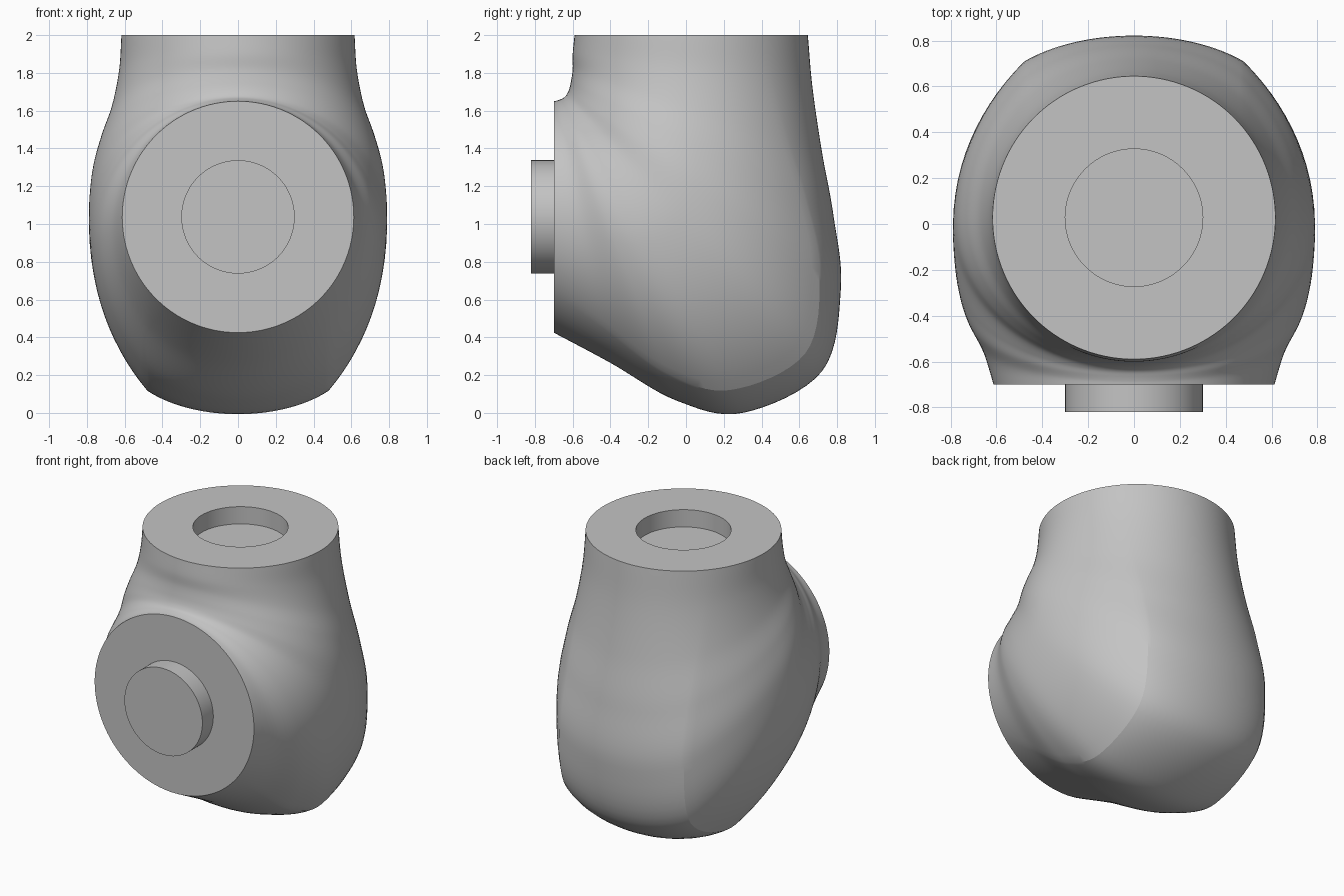
import bpy
import bmesh
from math import sin, cos, pi, asin, sqrt
from mathutils import Vector

cube = bpy.data.objects.get("Cube")
if cube:
    bpy.data.objects.remove(cube, do_unlink=True)

grey = bpy.data.materials.new("plain_grey")
grey.use_nodes = True
colour = (0.55, 0.55, 0.55, 1)
grey.diffuse_color = colour
grey.node_tree.nodes["Principled BSDF"].inputs["Base Color"].default_value = colour

END_R = 0.615      # radius of both round ends
CREASE_X = 0.48    # half width of the rounded outer band
PEG_R = 0.3
PEG_LEN = 0.12
SIDE_STEPS, BAND_STEPS, SUB = 44, 18, 8

# Elbow stations: inner bend (y, z), outer bend (y, z), half width
stations = [Vector(s) for s in (
    (-0.59, 2.00, 0.645, 2.00, 0.617),
    (-0.60, 1.90, 0.67, 1.72, 0.63),
    (-0.60, 1.82, 0.72, 1.38, 0.67),
    (-0.61, 1.75, 0.78, 1.05, 0.73),
    (-0.62, 1.71, 0.82, 0.66, 0.775),
    (-0.632, 1.685, 0.72, 0.22, 0.79),
    (-0.645, 1.67, 0.30, 0.00, 0.775),
    (-0.665, 1.66, -0.05, 0.065, 0.735),
    (-0.685, 1.653, -0.40, 0.265, 0.66),
    (-0.70, 1.65, -0.70, 0.425, 0.613))]


def smooth_path(points):
    """Catmull-Rom curve through the stations."""
    p = [2 * points[0] - points[1]] + points + [2 * points[-1] - points[-2]]
    out = []
    for i in range(1, len(p) - 2):
        a, b, c, d = p[i - 1:i + 3]
        for k in range(SUB):
            t = k / SUB
            out.append(b + 0.5 * t * (c - a + t * (2 * a - 5 * b + 4 * c - d
                                                   + t * (3 * (b - c) + d - a))))
    return out + [points[-1]]


def section(station):
    """One ring: round at the ends, bulged with a creased outer band between."""
    inner, outer = Vector((0, *station[0:2])), Vector((0, *station[2:4]))
    width = station[4]
    length = (outer - inner).length
    along = (outer - inner).normalized()
    bulge = max(0, (width - END_R) / 0.175)
    middle = length * (0.5 - 0.05 * bulge)
    round_depth = END_R - sqrt(END_R ** 2 - CREASE_X ** 2)
    depth = round_depth + (0.13 - round_depth) * bulge
    crease = length - depth
    ac = pi - asin(CREASE_X / END_R)
    half = []
    for i in range(SIDE_STEPS + 1):
        a = ac * i / SIDE_STEPS
        if a < pi / 2:
            u, x = middle * (1 - cos(a)), width * sin(a)
        else:
            u = middle + (crease - middle) * cos(a) / cos(ac)
            x = width - (width - CREASE_X) * (1 - sin(a)) / (1 - sin(ac))
        half.append((u, x))
    for i in range(1, BAND_STEPS + 1):
        a = ac + (pi - ac) * i / BAND_STEPS
        half.append((length - depth * (1 + cos(a)) / (1 + cos(ac)),
                     CREASE_X * sin(a) / sin(ac)))
    full = half + [(u, -x) for u, x in half[-2:0:-1]]
    return [inner + along * u + Vector((x, 0, 0)) for u, x in full]


def end_ring(ring, shift):
    """Ring shrunk to the peg radius about its centre, then moved."""
    centre = (ring[0] + ring[SIDE_STEPS + BAND_STEPS]) / 2
    return [centre + (p - centre).normalized() * PEG_R + Vector(shift) for p in ring]


def loft(name, rings):
    bm = bmesh.new()
    loops = [[bm.verts.new(p) for p in ring] for ring in rings]
    n = len(rings[0])
    for a, b in zip(loops, loops[1:]):
        for i in range(n):
            j = (i + 1) % n
            bm.faces.new((a[i], a[j], b[j], b[i]))
    bm.faces.new(loops[0])
    bm.faces.new(loops[-1])
    bmesh.ops.recalc_face_normals(bm, faces=bm.faces)
    mesh = bpy.data.meshes.new(name)
    bm.to_mesh(mesh)
    bm.free()
    mesh.materials.append(grey)
    obj = bpy.data.objects.new(name, mesh)
    bpy.context.collection.objects.link(obj)
    bpy.ops.object.select_all(action='DESELECT')
    obj.select_set(True)
    bpy.context.view_layer.objects.active = obj
    bpy.ops.object.shade_smooth_by_angle(angle=0.28)


# Elbow body with the round socket in its top and the peg on its front
rings = [section(s) for s in smooth_path(stations)]
top, front = rings[0], rings[-1]
socket = [end_ring(top, (0, 0, -PEG_LEN)), end_ring(top, (0, 0, 0))]
peg = [end_ring(front, (0, 0, 0)), end_ring(front, (0, -PEG_LEN, 0))]
loft("elbow_joint", socket + rings + peg)
